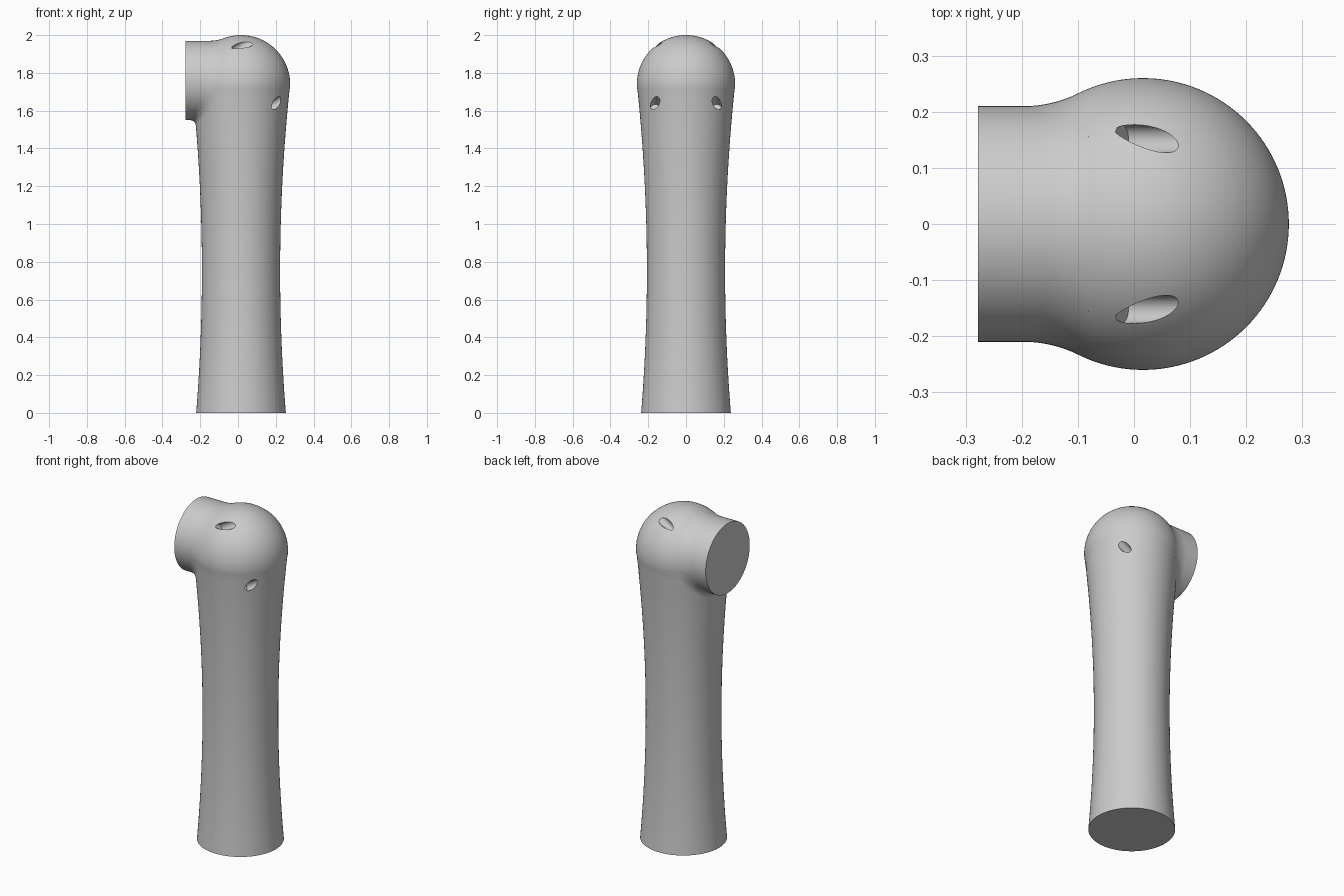
import bpy, bmesh, math
from mathutils import Vector

cube = bpy.data.objects.get("Cube")
if cube:
    bpy.data.objects.remove(cube, do_unlink=True)

AXIS_X = 0.016                                  # column axis
DOME_Z, DOME_R = 1.74, 0.26                     # domed top
NECK_Z, NECK_R, NECK_END = 1.76, 0.21, -0.278   # side outlet
TILT = math.radians(60)                         # cover plate tilt
NORMAL = Vector((math.sin(TILT), 0, math.cos(TILT)))
SLOPE = Vector((-math.cos(TILT), 0, math.sin(TILT)))
CENTRE = Vector((AXIS_X, 0, DOME_Z))
SEAM = 0.05
SEGS = 128

grey = bpy.data.materials.new("plain grey")
grey.use_nodes = True
grey.diffuse_color = (0.6, 0.6, 0.6, 1)
grey.node_tree.nodes["Principled BSDF"].inputs["Base Color"].default_value = (0.6, 0.6, 0.6, 1)


def make(name, bm):
    bmesh.ops.recalc_face_normals(bm, faces=bm.faces[:])
    mesh = bpy.data.meshes.new(name)
    bm.to_mesh(mesh)
    bm.free()
    mesh.materials.append(grey)
    ob = bpy.data.objects.new(name, mesh)
    bpy.context.collection.objects.link(ob)
    return ob


def smooth(ob):
    bpy.ops.object.select_all(action="DESELECT")
    ob.select_set(True)
    bpy.context.view_layer.objects.active = ob
    bpy.ops.object.shade_smooth_by_angle(angle=math.radians(30))


def loft(rings):
    """Skin a list of point rings and cap both ends."""
    bm = bmesh.new()
    rows = [[bm.verts.new(p) for p in ring] for ring in rings]
    for a, b in zip(rows, rows[1:]):
        for i in range(len(a)):
            j = (i + 1) % len(a)
            bm.faces.new((a[i], a[j], b[j], b[i]))
    bm.faces.new(rows[0])
    bm.faces.new(rows[-1])
    return bm


def radius(z):
    """Waisted column that runs into a round dome."""
    if z < 1.715:
        return 0.207 + 0.054 * (z - 0.75) ** 2
    return math.sqrt(max(DOME_R ** 2 - (z - DOME_Z) ** 2, 0))


def column():
    levels = [1.7 * i / 40 for i in range(41)]
    levels += [DOME_Z + DOME_R * math.sin(math.radians(a)) for a in range(-4, 90, 2)]
    levels.append(DOME_Z + DOME_R * math.sin(math.radians(89.7)))
    turn = [math.tau * i / SEGS for i in range(SEGS)]
    return loft([[(AXIS_X + radius(z) * math.cos(t), radius(z) * math.sin(t), z)
                  for t in turn] for z in levels])


def half(name, keep_front):
    """One side of the column, split along the tilted seam."""
    bm = column()
    bmesh.ops.bisect_plane(bm, geom=bm.verts[:] + bm.edges[:] + bm.faces[:],
                           plane_co=CENTRE + NORMAL * SEAM, plane_no=NORMAL,
                           clear_inner=keep_front, clear_outer=not keep_front)
    bmesh.ops.holes_fill(bm, edges=[e for e in bm.edges if e.is_boundary], sides=0)
    return make(name, bm)


body = half("column_body", False)
cover = half("domed_cover", True)


# Side outlet with a flared blend into the column
def column_x(rho, t):
    y, z = rho * math.sin(t), NECK_Z + rho * math.cos(t)
    return AXIS_X - math.sqrt(max(radius(z) ** 2 - y * y, 0))


def outlet_path(t):
    rho = 0.233 - 0.0095 * math.cos(t)
    x = column_x(rho, t)
    slope = (column_x(rho + 0.001, t) - column_x(rho - 0.001, t)) / 0.002
    corner = x - (rho - NECK_R) * slope
    start = max(corner - math.hypot(x - corner, rho - NECK_R), NECK_END + 0.005)
    path = [(NECK_END, NECK_R)]
    for i in range(13):
        s = i / 12
        path.append(((1 - s) ** 2 * start + 2 * s * (1 - s) * corner + s * s * x,
                     NECK_R + s * s * (rho - NECK_R)))
    path.append((x + 0.03, rho * 0.85))
    return [(px, r * math.sin(t), NECK_Z + r * math.cos(t)) for px, r in path]


paths = [outlet_path(math.tau * i / SEGS) for i in range(SEGS)]
outlet = make("side_outlet", loft(list(zip(*paths))))

# Four screw holes drilled square to the seam
for u, v in ((0.172, 0.152), (-0.18, 0.163)):
    for side in (-1, 1):
        bm = bmesh.new()
        bmesh.ops.create_cone(bm, cap_ends=True, segments=32, radius1=0.025,
                              radius2=0.025, depth=0.4)
        drill = make("hole_cutter", bm)
        drill.rotation_euler = (0, TILT, 0)
        drill.location = CENTRE + SLOPE * u + NORMAL * 0.255 + Vector((0, v * side, 0))
        drill.hide_render = True
        drill.hide_set(True)
        cut = cover.modifiers.new("screw_hole", "BOOLEAN")
        cut.operation, cut.solver, cut.object = "DIFFERENCE", "EXACT", drill

# Bake the holes, then remove the cutters
bpy.context.view_layer.update()
baked = bpy.data.meshes.new_from_object(cover.evaluated_get(bpy.context.evaluated_depsgraph_get()))
cover.modifiers.clear()
cover.data = baked
for ob in [o for o in bpy.data.objects if o.name.startswith("hole_cutter")]:
    bpy.data.objects.remove(ob, do_unlink=True)

for ob in (body, cover, outlet):
    smooth(ob)
